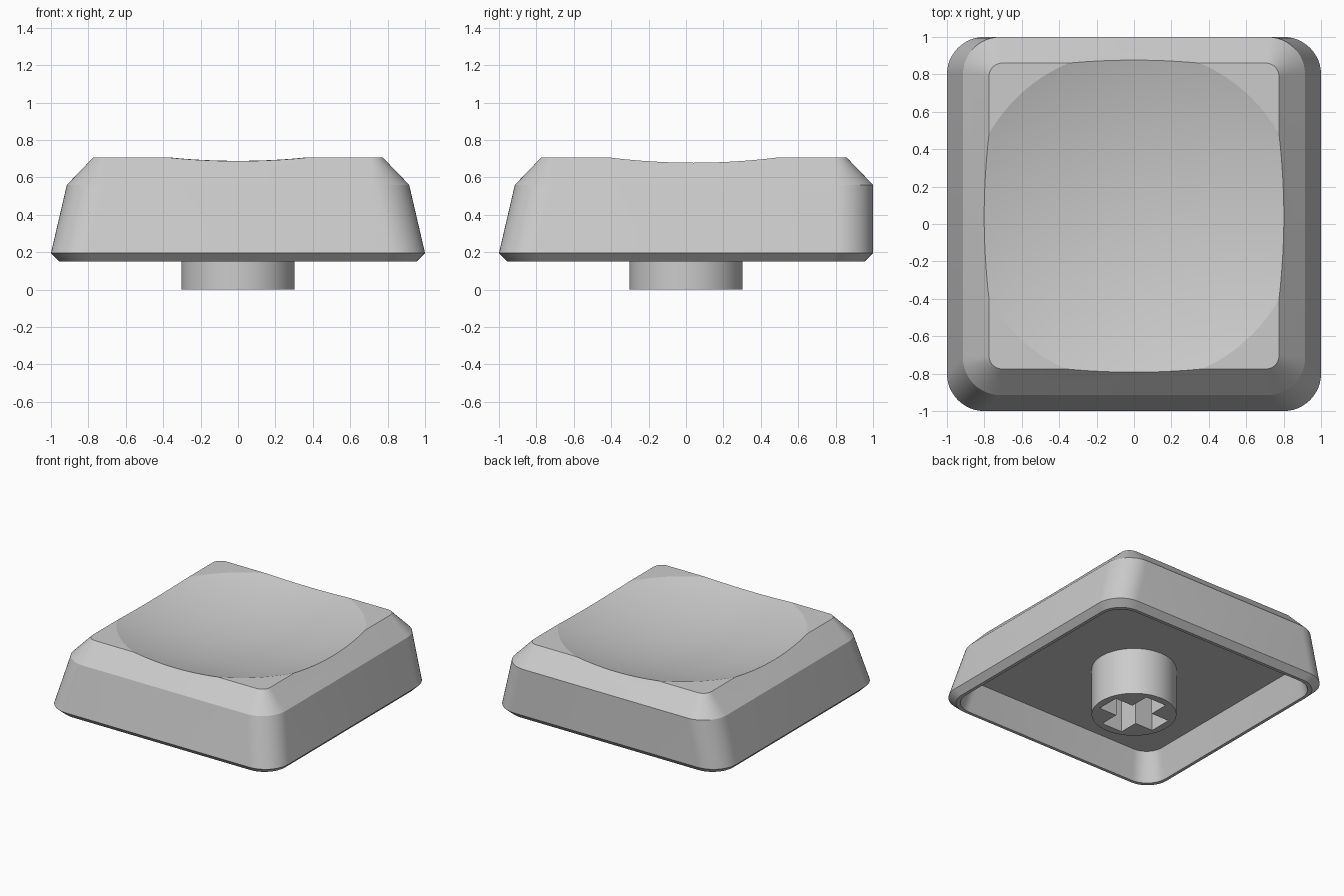
import bpy
import bmesh
from math import sin, cos, pi, radians

cube = bpy.data.objects.get("Cube")
if cube:
    bpy.data.objects.remove(cube, do_unlink=True)

# Single plastic colour
grey = bpy.data.materials.new("light_grey_plastic")
grey.use_nodes = True
colour = (0.6, 0.6, 0.6, 1)
grey.diffuse_color = colour
grey.node_tree.nodes["Principled BSDF"].inputs["Base Color"].default_value = colour


def rounded_ring(half_x, front, back, radius, z, steps=12):
    """Points of a rounded rectangle at one height, anticlockwise."""
    corners = [(1, back, 0), (-1, back, 1), (-1, front, 2), (1, front, 3)]
    points = []
    for side, y_edge, quarter in corners:
        cx = side * (half_x - radius)
        cy = y_edge - radius if y_edge == back else y_edge + radius
        for i in range(steps + 1):
            a = (quarter + i / steps) * pi / 2
            points.append((cx + radius * cos(a), cy + radius * sin(a), z))
    return points


def loft(name, rings):
    """Closed solid through rings that all have the same point count."""
    bm = bmesh.new()
    loops = [[bm.verts.new(p) for p in ring] for ring in rings]
    count = len(loops[0])
    for low, high in zip(loops, loops[1:]):
        for i in range(count):
            j = (i + 1) % count
            bm.faces.new((low[i], low[j], high[j], high[i]))
    bm.faces.new(loops[0])
    bm.faces.new(loops[-1])
    bmesh.ops.recalc_face_normals(bm, faces=bm.faces)
    mesh = bpy.data.meshes.new(name)
    bm.to_mesh(mesh)
    bm.free()
    obj = bpy.data.objects.new(name, mesh)
    bpy.context.collection.objects.link(obj)
    mesh.materials.append(grey)
    return obj


def circle(radius, z, count=64):
    return [(radius * cos(2 * pi * i / count), radius * sin(2 * pi * i / count), z)
            for i in range(count)]


def activate(obj):
    bpy.ops.object.select_all(action='DESELECT')
    obj.select_set(True)
    bpy.context.view_layer.objects.active = obj


def cut(obj, cutter):
    cutter.hide_render = True
    mod = obj.modifiers.new("cut", 'BOOLEAN')
    mod.operation = 'DIFFERENCE'
    mod.solver = 'EXACT'
    mod.object = cutter
    activate(obj)
    bpy.ops.object.modifier_apply(modifier=mod.name)
    bpy.data.objects.remove(cutter, do_unlink=True)


def smooth(obj, angle):
    activate(obj)
    bpy.ops.object.shade_smooth_by_angle(angle=radians(angle))


# Hollow cap: ceiling, inner wall, rim, lower bevel, drafted wall, upper bevel
cap = loft("cap_shell", [
    rounded_ring(0.87, -0.87, 0.89, 0.14, 0.37),
    rounded_ring(0.93, -0.93, 0.93, 0.17, 0.15),
    rounded_ring(0.955, -0.955, 0.955, 0.18, 0.15),
    rounded_ring(1.0, -1.0, 1.0, 0.2, 0.195),
    rounded_ring(0.915, -0.915, 1.0, 0.2, 0.56),
    rounded_ring(0.775, -0.775, 0.86, 0.07, 0.705),
])

# Spherical finger dish in the top
DISH_R, DISH_EDGE = 3.0, 0.893
centre_z = 0.705 + (DISH_R ** 2 - DISH_EDGE ** 2) ** 0.5
bpy.ops.mesh.primitive_uv_sphere_add(segments=96, ring_count=128, radius=DISH_R,
                                     location=(0, 0.04, centre_z))
dish = bpy.context.object
dish.name = "dish_cutter"
dish.data.materials.append(grey)
cut(cap, dish)
smooth(cap, 15)

# Round stem with a plus-shaped socket
stem = loft("stem", [circle(0.303, 0), circle(0.303, 0.4)])
L, W = 0.245, 0.09
quarter = [(L, -W), (L, W), (W, W)]
plus = []
for turn in range(4):
    for x, y in quarter:
        for _ in range(turn):
            x, y = -y, x
        plus.append((x, y))
socket = loft("socket_cutter", [[(x, y, z) for x, y in plus] for z in (-0.1, 0.3)])
cut(stem, socket)
smooth(stem, 30)
